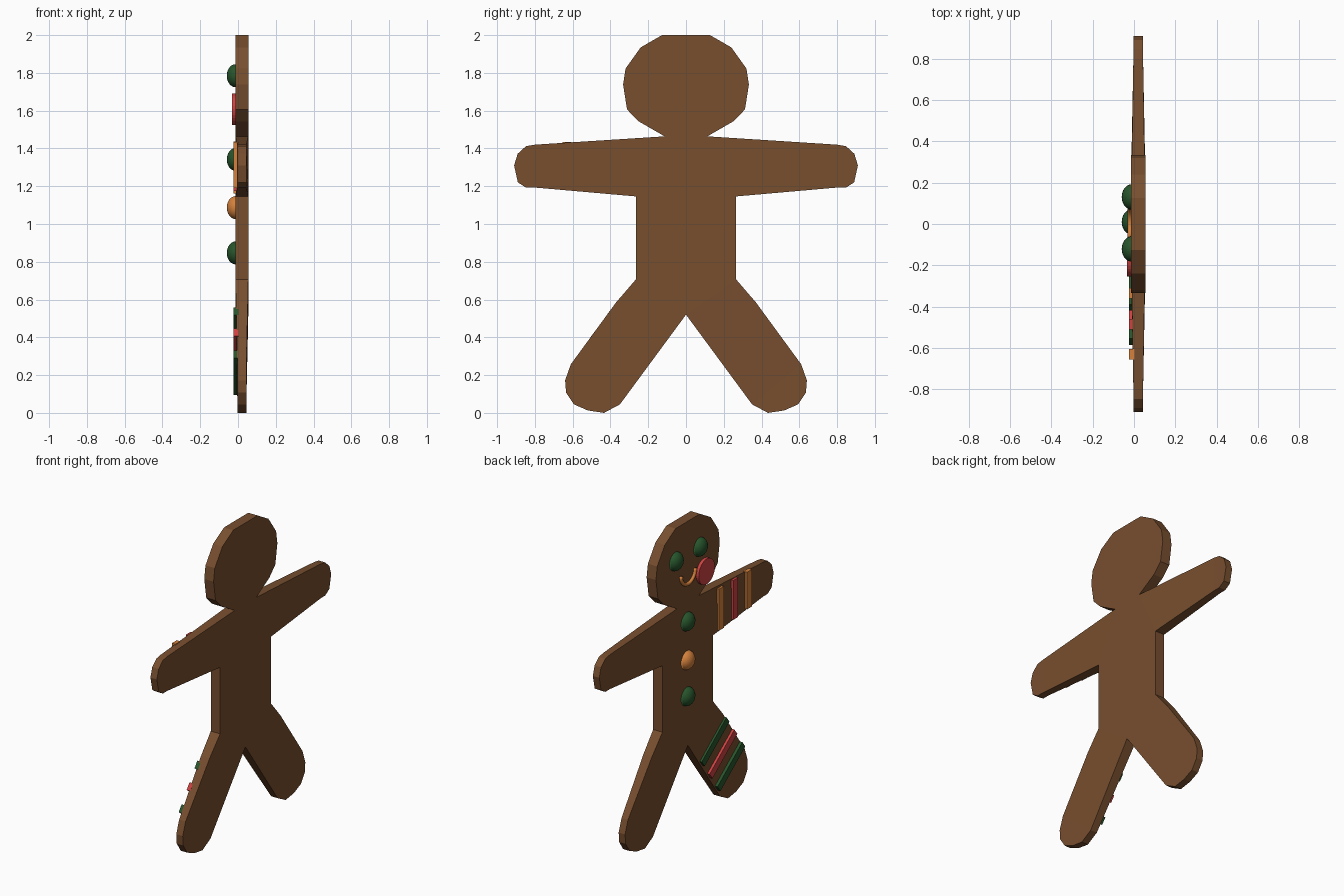
import bpy, bmesh, math
from mathutils import Matrix, Vector

if "Cube" in bpy.data.objects:
    bpy.data.objects.remove(bpy.data.objects["Cube"])


def material(name, rgb):
    m = bpy.data.materials.new(name)
    m.diffuse_color = (*rgb, 1)
    m.use_nodes = True
    m.node_tree.nodes["Principled BSDF"].inputs["Base Color"].default_value = m.diffuse_color
    return m


BROWN = material("baked_brown", (0.185, 0.077, 0.028))
GREEN = material("icing_green", (0.02, 0.09, 0.025))
RED = material("icing_red", (0.62, 0.055, 0.055))
ORANGE = material("icing_orange", (0.66, 0.22, 0.045))

MID_X = 0.0205     # middle of the slab
FACE_X = -0.0135   # decorated surface


def finish(name, bm, mat, smooth=False):
    bmesh.ops.recalc_face_normals(bm, faces=bm.faces)
    me = bpy.data.meshes.new(name)
    bm.to_mesh(me)
    bm.free()
    me.materials.append(mat)
    for p in me.polygons:
        p.use_smooth = smooth
    ob = bpy.data.objects.new(name, me)
    bpy.context.collection.objects.link(ob)
    return ob


def half_thickness(y, z):
    # limbs get thinner towards hands and feet
    t = 0.0
    if z < 0.7:
        t = min(1, (0.7 - z) / 0.45)
    elif z < 1.46 and abs(y) > 0.27:
        t = min(1, (abs(y) - 0.27) / 0.5)
    if abs(y) < 0.01:
        t = 0
    return 0.034 - 0.0105 * t


# Half outlines (y, z), mirrored to the other side
HEAD = [(0.127, 2.0), (0.24, 1.935), (0.32, 1.823), (0.333, 1.738),
        (0.312, 1.606), (0.25, 1.543), (0.113, 1.464)]
ARM = [(0.80, 1.42), (0.847, 1.412), (0.891, 1.372), (0.91, 1.31),
       (0.89, 1.22), (0.847, 1.193), (0.80, 1.193)]
LEG = [(0.61, 0.257), (0.64, 0.172), (0.635, 0.108), (0.593, 0.045),
       (0.52, 0.013), (0.434, 0.0), (0.35, 0.045)]
NECK, PIT, HIP, THIGH, CROTCH = (0.113, 1.464), (0.265, 1.146), (0.265, 0.707), (0.37, 0.585), (0.0, 0.52)


def mirror(pts):
    return [(-y, z) for y, z in reversed(pts)]


def body():
    bm = bmesh.new()
    cache = {}

    def vert(p, side):
        key = (round(p[0], 4), round(p[1], 4), side)
        if key not in cache:
            cache[key] = bm.verts.new((MID_X + side * half_thickness(*p), p[0], p[1]))
        return cache[key]

    trunk = [NECK, PIT, HIP]
    regions = [HEAD + mirror(HEAD), trunk + [CROTCH] + mirror(trunk)]
    for limb in ([NECK, ARM[0], ARM[-1], PIT], ARM,
                 [HIP, THIGH, LEG[0], LEG[-1], CROTCH], LEG):
        regions += [limb, mirror(limb)]
    for side in (-1, 1):
        for r in regions:
            bm.faces.new([vert(p, side) for p in r])
    # edge wall around the outline
    half = HEAD + ARM + [PIT, HIP, THIGH] + LEG
    loop = half + [CROTCH] + mirror(half)
    for a, b in zip(loop, loop[1:] + loop[:1]):
        bm.faces.new([vert(a, -1), vert(b, -1), vert(b, 1), vert(a, 1)])
    finish("body", bm, BROWN)


def dome(name, y, z, mat):
    bm = bmesh.new()
    bmesh.ops.create_uvsphere(bm, u_segments=24, v_segments=12, radius=1)
    # keep only the outer half
    bmesh.ops.bisect_plane(bm, geom=bm.verts[:] + bm.edges[:] + bm.faces[:],
                           plane_co=(0, 0, 0), plane_no=(1, 0, 0), clear_outer=True)
    bmesh.ops.transform(bm, verts=bm.verts, matrix=Matrix.Translation((FACE_X + 0.001, y, z))
                        @ Matrix.Diagonal((0.047, 0.061, 0.061, 1)))
    finish(name, bm, mat, True)


def stripe(name, y, z, width, length, angle, mat):
    bm = bmesh.new()
    bmesh.ops.create_cube(bm, size=1)
    bmesh.ops.transform(bm, verts=bm.verts, matrix=Matrix.Translation((-0.011, y, z))
                        @ Matrix.Rotation(angle, 4, 'X')
                        @ Matrix.Diagonal((0.026, width, length, 1)))
    finish(name, bm, mat)


def cheek():
    bm = bmesh.new()
    bmesh.ops.create_cone(bm, cap_ends=True, segments=32, radius1=0.084, radius2=0.084, depth=0.024)
    bmesh.ops.transform(bm, verts=bm.verts, matrix=Matrix.Translation((-0.021, -0.17, 1.608))
                        @ Matrix.Rotation(math.pi / 2, 4, 'Y'))
    finish("cheek", bm, RED)


def smile(radius=0.075, tube=0.012, steps=16, sides=8):
    bm = bmesh.new()
    rings = []
    for i in range(steps + 1):
        a = math.pi * (1 + i / steps)
        out = Vector((0, math.cos(a), math.sin(a)))
        centre = Vector((FACE_X - 0.005, 0.005, 1.665)) + out * radius
        ring = []
        for j in range(sides):
            b = 2 * math.pi * j / sides
            ring.append(bm.verts.new(centre + out * tube * math.cos(b)
                                     + Vector((tube * math.sin(b), 0, 0))))
        rings.append(ring)
    for r, s in zip(rings, rings[1:]):
        for j in range(sides):
            k = (j + 1) % sides
            bm.faces.new((r[j], r[k], s[k], s[j]))
    bm.faces.new(rings[0])
    bm.faces.new(rings[-1])
    finish("smile", bm, ORANGE, True)


body()

# Face
dome("eye_left", 0.131, 1.785, GREEN)
dome("eye_right", -0.121, 1.785, GREEN)
cheek()
smile()

# Buttons
for i, (z, mat) in enumerate([(1.342, GREEN), (1.087, ORANGE), (0.847, GREEN)]):
    dome(f"button_{i + 1}", 0.01, z, mat)

# Sleeve stripes
for i, (y, z, length, mat) in enumerate([(-0.335, 1.298, 0.275, ORANGE),
                                         (-0.485, 1.305, 0.26, RED),
                                         (-0.63, 1.312, 0.245, ORANGE)]):
    stripe(f"arm_stripe_{i + 1}", y, z, 0.05, length, 0, mat)

# Trouser stripes, square to the leg
for i, (y, z, mat) in enumerate([(-0.275, 0.44, GREEN), (-0.357, 0.328, RED), (-0.44, 0.213, GREEN)]):
    stripe(f"leg_stripe_{i + 1}", y, z, 0.05, 0.325, math.radians(53), mat)
